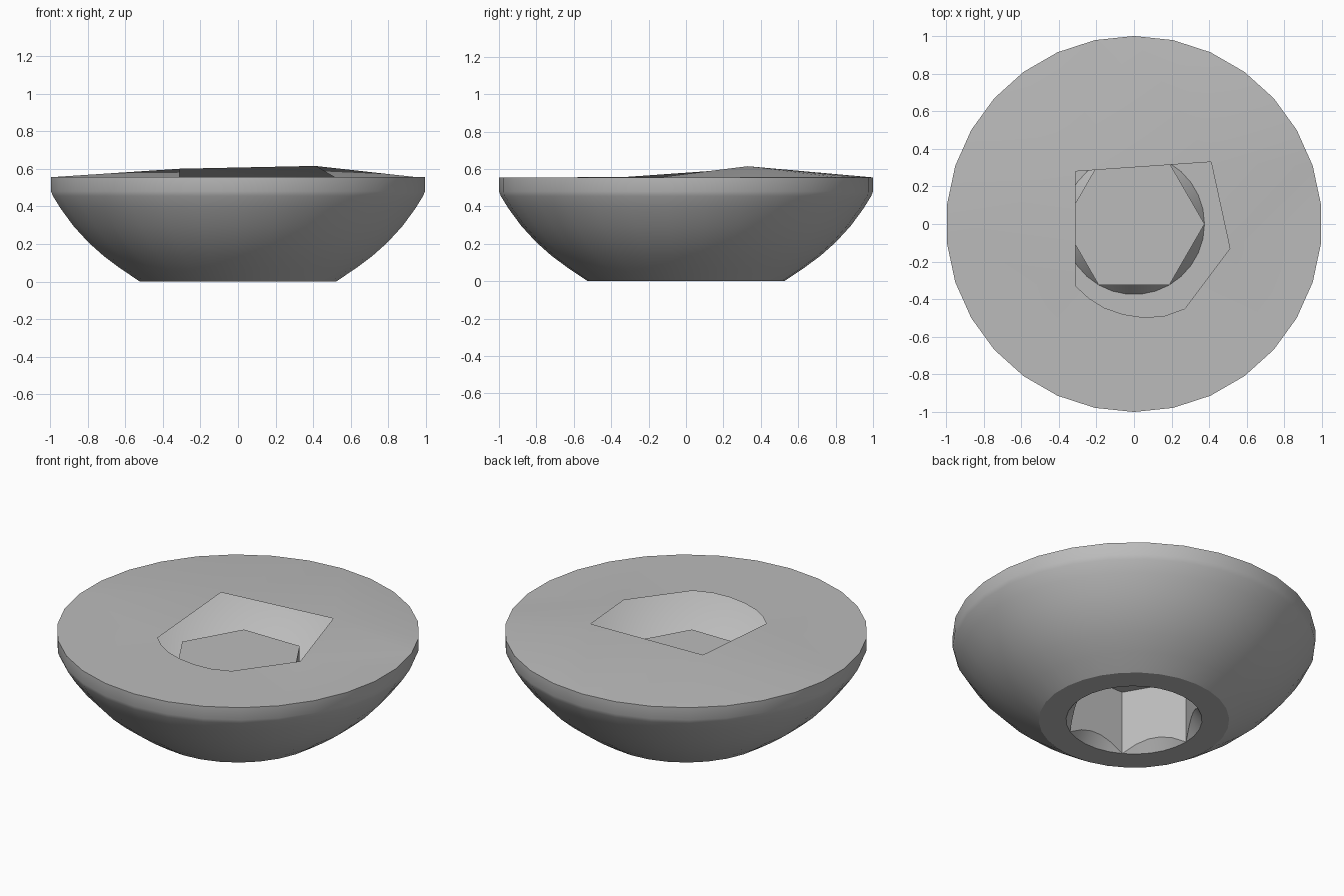
import bpy, bmesh
from math import sin, cos, radians, pi

cube = bpy.data.objects.get("Cube")
if cube:
    bpy.data.objects.remove(cube, do_unlink=True)

SEG = 30
FLAT = 0.325          # hexagon centre to flat
MOUTH = 0.375         # round mouth of the socket
RIM_Z = 0.555

steel = bpy.data.materials.new("plain_grey")
steel.use_nodes = True
grey = (0.5, 0.5, 0.5, 1)
steel.diffuse_color = grey
steel.node_tree.nodes["Principled BSDF"].inputs["Base Color"].default_value = grey


def finish(name, bm, angle=33):
    mesh = bpy.data.meshes.new(name)
    bm.to_mesh(mesh)
    bm.free()
    mesh.materials.append(steel)
    obj = bpy.data.objects.new(name, mesh)
    bpy.context.collection.objects.link(obj)
    bpy.ops.object.select_all(action='DESELECT')
    obj.select_set(True)
    bpy.context.view_layer.objects.active = obj
    bpy.ops.object.shade_smooth_by_angle(angle=radians(angle))
    return obj


def circle(r, z, turn=0.5):
    angles = [2 * pi * (i + turn) / SEG for i in range(SEG)]
    return [(r * cos(a), r * sin(a), z) for a in angles]


def loft(bm, rings):
    loops = [[bm.verts.new(p) for p in ring] for ring in rings]
    for a, b in zip(loops, loops[1:]):
        for i in range(SEG):
            j = (i + 1) % SEG
            bm.faces.new((a[i], a[j], b[j], b[i]))
    return loops


# Domed shell: flat underside ring, curved flank, upright rim band
profile = [(MOUTH, 0), (0.525, 0), (0.63, 0.07), (0.72, 0.137), (0.8, 0.208),
           (0.88, 0.295), (0.95, 0.39), (0.99, 0.455), (1, 0.48), (1, RIM_Z)]
bm = bmesh.new()
loft(bm, [circle(r, z, 0 if r == MOUTH else 0.5) for r, z in profile])
finish("domed_head", bm)

# Hexagonal socket with a conical lead-in
bm = bmesh.new()
top, lip = [], []
for i in range(SEG):
    a = 2 * pi * i / SEG
    r = FLAT / cos(a % (pi / 3) - pi / 6)
    top.append((r * cos(a), r * sin(a), 0.39))
    lip.append((r * cos(a), r * sin(a), max(0, MOUTH - r) * 1.3))
loops = loft(bm, [top, lip, circle(MOUTH, 0, 0)])
bm.faces.new(loops[0][::-1])
bmesh.ops.remove_doubles(bm, verts=bm.verts, dist=0.0005)
finish("hex_socket", bm, 30)

# Thin cover sheet, raised at the back around an uneven opening
opening = [(-0.31, 0.28, 0.6), (0.41, 0.33, 0.615), (0.51, -0.13, 0.557),
           (0.27, -0.45, 0.556), (0.16, -0.49, 0.556), (0.05, -0.497, 0.556),
           (-0.06, -0.48, 0.556), (-0.16, -0.445, 0.556),
           (-0.24, -0.395, 0.556), (-0.31, -0.33, 0.557)]
bm = bmesh.new()
edges = []
for loop in (circle(1, RIM_Z), opening):
    vs = [bm.verts.new(p) for p in loop]
    edges += [bm.edges.new((v, vs[i - 1])) for i, v in enumerate(vs)]
bmesh.ops.triangle_fill(bm, edges=edges, use_beauty=True, normal=(0, 0, 1))
for f in bm.faces:
    f.normal_update()
    if f.normal.z < 0:
        f.normal_flip()
finish("cover_sheet", bm)
